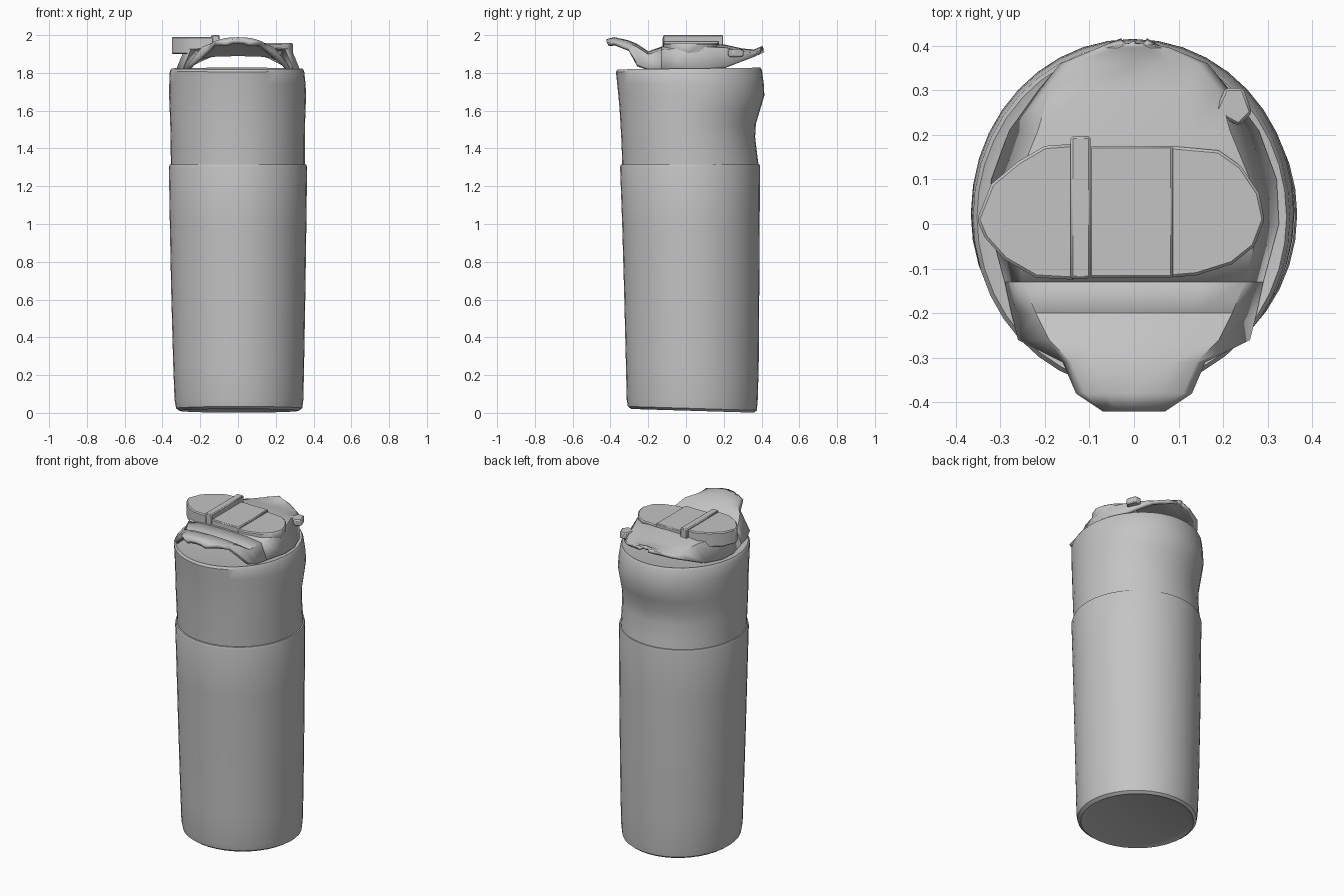
import bpy, bmesh, math

cube = bpy.data.objects.get("Cube")
if cube:
    bpy.data.objects.remove(cube, do_unlink=True)

grey = bpy.data.materials.new("plain grey")
grey.use_nodes = True
colour = (0.55, 0.55, 0.55, 1)
grey.diffuse_color = colour
grey.node_tree.nodes["Principled BSDF"].inputs["Base Color"].default_value = colour


def finish(name, bm, angle=35, recalc=True):
    if recalc:
        bmesh.ops.recalc_face_normals(bm, faces=bm.faces)
    me = bpy.data.meshes.new(name)
    bm.to_mesh(me)
    bm.free()
    me.materials.append(grey)
    ob = bpy.data.objects.new(name, me)
    bpy.context.collection.objects.link(ob)
    bpy.ops.object.select_all(action='DESELECT')
    ob.select_set(True)
    bpy.context.view_layer.objects.active = ob
    bpy.ops.object.shade_smooth_by_angle(angle=math.radians(angle))
    return ob


def tube(name, rows, n=40):
    """Closed oval loft; row = z, x min, x max, y min, y max, tilt along y."""
    bm = bmesh.new()
    rings = []
    for z, x0, x1, y0, y1, tilt in rows:
        ring = []
        for i in range(n):
            a = math.tau * i / n
            x = (x0 + x1) / 2 + (x1 - x0) / 2 * math.cos(a)
            y = (y0 + y1) / 2 + (y1 - y0) / 2 * math.sin(a)
            ring.append(bm.verts.new((x, y, z + tilt * y)))
        rings.append(ring)
    for a, b in zip(rings, rings[1:]):
        for i in range(n):
            j = (i + 1) % n
            bm.faces.new((a[i], a[j], b[j], b[i]))
    bm.faces.new(rings[0][::-1])
    bm.faces.new(rings[-1])
    return finish(name, bm)


def arch(name, rows, thickness):
    """Arched shell; row = y, roof half width, roof z, foot half width, foot z."""
    bm = bmesh.new()
    grid = []
    for y, wr, zr, wf, zf in rows:
        half = [(wf, zf), (wr, zr - 0.012), (wr * 0.6, zr)]
        pts = [(-x, z) for x, z in half] + [(0, zr + 0.004)] + half[::-1]
        grid.append([bm.verts.new((x, y, z)) for x, z in pts])
    for a, b in zip(grid, grid[1:]):
        for i in range(len(a) - 1):
            bm.faces.new((a[i], a[i + 1], b[i + 1], b[i]))
    ob = finish(name, bm, 40, recalc=False)
    mod = ob.modifiers.new("thickness", 'SOLIDIFY')
    mod.thickness = thickness
    mod.offset = -1
    return ob


def prism(name, outline, z0, z1, bevel=0.006):
    """Plan outline extruded upward, with softened edges."""
    bm = bmesh.new()
    face = bm.faces.new([bm.verts.new((x, y, z0)) for x, y in outline])
    up = bmesh.ops.extrude_face_region(bm, geom=[face])
    for v in up["geom"]:
        if isinstance(v, bmesh.types.BMVert):
            v.co.z = z1
    ob = finish(name, bm)
    mod = ob.modifiers.new("soft edges", 'BEVEL')
    mod.width = bevel
    mod.segments = 1
    return ob


# Lower cup with a rounded foot, slightly tilted base and a shoulder ledge
tube("lower_body", [
    (0.022, -0.28, 0.29, -0.26, 0.33, -0.02),
    (0.012, -0.31, 0.32, -0.29, 0.36, -0.03),
    (0.025, -0.328, 0.34, -0.308, 0.375, -0.03),
    (0.07, -0.336, 0.346, -0.314, 0.38, 0),
    (0.25, -0.343, 0.35, -0.318, 0.385, 0),
    (0.65, -0.354, 0.357, -0.328, 0.388, 0),
    (1.00, -0.361, 0.362, -0.338, 0.39, 0),
    (1.30, -0.366, 0.366, -0.349, 0.392, 0),
    (1.315, -0.362, 0.362, -0.345, 0.39, 0),
    (1.317, -0.34, 0.34, -0.325, 0.37, 0)])

# Upper sleeve with a finger hollow at the back and a flat top inside a rim
tube("upper_body", [
    (1.30, -0.356, 0.354, -0.337, 0.386, 0),
    (1.36, -0.356, 0.354, -0.339, 0.378, 0),
    (1.46, -0.357, 0.354, -0.343, 0.366, 0),
    (1.53, -0.359, 0.355, -0.347, 0.370, 0),
    (1.61, -0.362, 0.358, -0.352, 0.394, 0),
    (1.68, -0.365, 0.360, -0.358, 0.415, 0),
    (1.74, -0.364, 0.358, -0.364, 0.412, 0),
    (1.81, -0.361, 0.350, -0.371, 0.402, 0.012),
    (1.823, -0.352, 0.342, -0.362, 0.394, 0.012),
    (1.818, -0.335, 0.325, -0.345, 0.376, 0.012)])

# Arched lid, open at front and back, rising to a drinking lip
arch("lid_shell", [
    (-0.13, 0.25, 1.935, 0.29, 1.825),
    (0.0, 0.28, 1.945, 0.325, 1.825),
    (0.10, 0.26, 1.95, 0.32, 1.825),
    (0.21, 0.215, 1.945, 0.28, 1.835),
    (0.30, 0.19, 1.925, 0.215, 1.87),
    (0.36, 0.14, 1.92, 0.165, 1.895),
    (0.395, 0.06, 1.935, 0.08, 1.92),
    (0.405, 0.02, 1.94, 0.03, 1.93)], 0.022)

# Carry tab at the front, standing on two legs
arch("front_tab", [
    (-0.42, 0.06, 1.975, 0.07, 1.962),
    (-0.38, 0.11, 1.985, 0.13, 1.965),
    (-0.31, 0.14, 1.97, 0.16, 1.93),
    (-0.26, 0.19, 1.95, 0.26, 1.85),
    (-0.20, 0.22, 1.91, 0.275, 1.825),
    (-0.13, 0.25, 1.935, 0.29, 1.825)], 0.025)

# Raised flap on one side of the lid
prism("raised_flap", [(-0.13, -0.125), (-0.13, 0.18), (-0.2, 0.175),
                      (-0.26, 0.14), (-0.32, 0.09), (-0.352, 0.01),
                      (-0.335, -0.03), (-0.29, -0.08), (-0.22, -0.12)], 1.90, 1.99)

# Low rounded lobe on the other side
prism("low_lobe", [(0.08, -0.12), (0.14, -0.115), (0.22, -0.09), (0.27, -0.05),
                   (0.293, 0.01), (0.28, 0.07), (0.24, 0.13), (0.19, 0.165),
                   (0.08, 0.175)], 1.90, 1.957)


def box(name, x0, x1, y0, y1, z0, z1):
    return prism(name, [(x0, y0), (x1, y0), (x1, y1), (x0, y1)], z0, z1, 0.005)


# Hinge bar and sliding cover plate
box("hinge_bar", -0.142, -0.097, -0.122, 0.197, 1.92, 2.0)
box("cover_plate", -0.10, 0.087, -0.12, 0.175, 1.92, 1.97)

# Small catch near the rim
prism("side_catch", [(0.18, 0.25), (0.235, 0.22), (0.265, 0.25), (0.245, 0.305),
                     (0.205, 0.305)], 1.885, 1.925)
